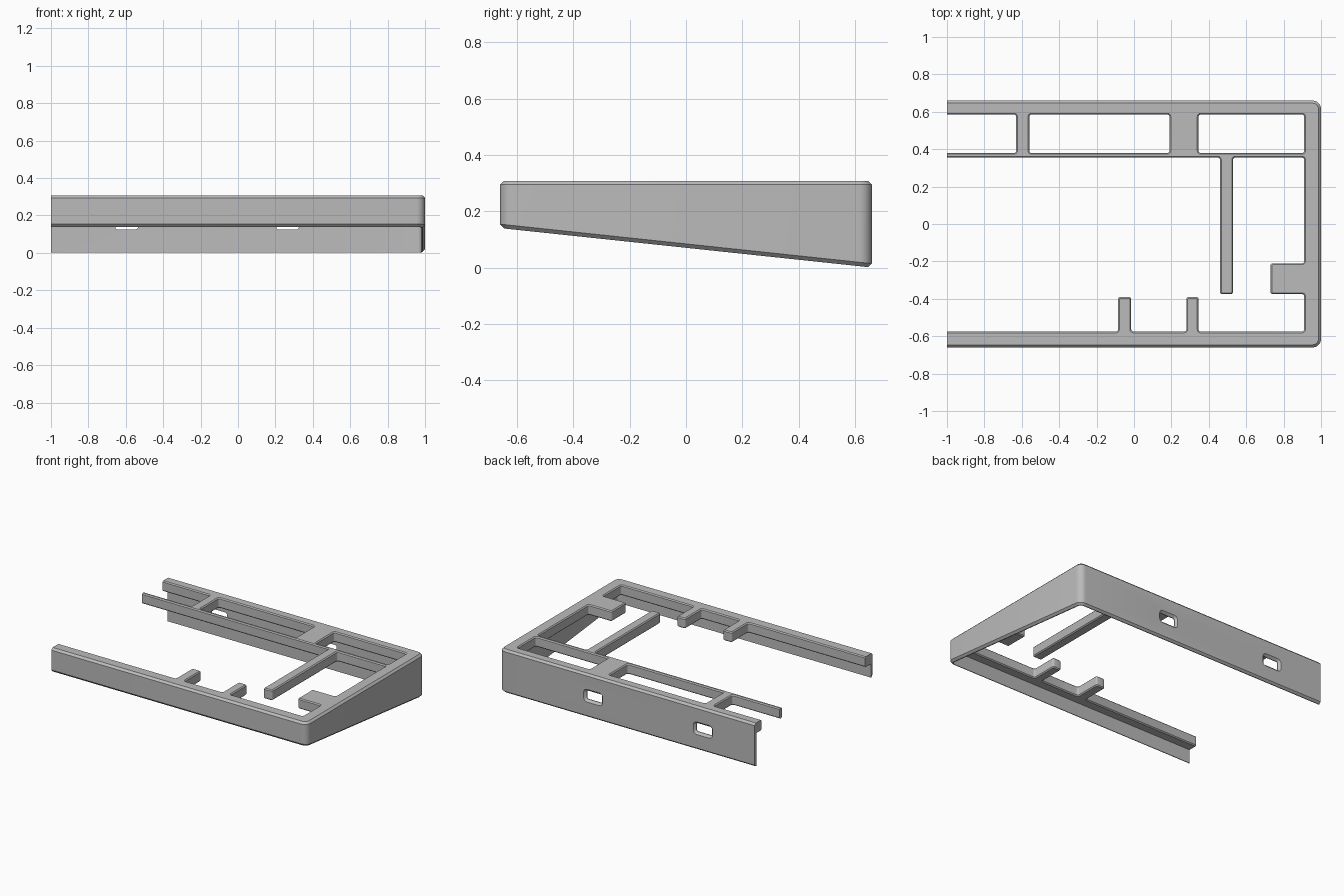
import bpy, bmesh, math
from mathutils import Vector

if "Cube" in bpy.data.objects:
    bpy.data.objects.remove(bpy.data.objects["Cube"])

TOP, FLANGE, WALL = 0.308, 0.235, 0.02
CHAMFER, EASE = 0.014, 0.007
FRONT, BACK = -0.66, 0.66


def rect(x0, x1, y0, y1):
    return [(x0, y0), (x1, y0), (x1, y1), (x0, y1)]


def rounded(points, radius, offset=0, steps=4):
    """Offset a counter-clockwise right-angled outline and round its corners."""
    out = []
    pts = [Vector(p) for p in points]
    for i, p in enumerate(pts):
        din = (p - pts[i - 1]).normalized()
        dout = (pts[(i + 1) % len(pts)] - p).normalized()
        corner = p + offset * Vector((din.y + dout.y, -din.x - dout.x))
        turn = 1 if din.cross(dout) > 0 else -1
        r = max(radius + turn * offset, 0.003)
        centre = corner + (dout - din) * r
        for k in range(steps + 1):
            t = math.pi / 2 * k / steps
            out.append(centre - dout * r * math.cos(t) + din * r * math.sin(t))
    return out


def add_ring(bm, coords):
    verts = [bm.verts.new(c) for c in coords]
    for i, v in enumerate(verts):
        bm.edges.new((verts[i - 1], v))
    return verts


def skin(bm, rings):
    for a, b in zip(rings, rings[1:]):
        for i in range(len(a)):
            bm.faces.new((a[i - 1], a[i], b[i], b[i - 1]))


def cap(bm, rings, normal):
    edges = [bm.edges.get((r[i - 1], r[i])) for r in rings for i in range(len(r))]
    bmesh.ops.triangle_fill(bm, edges=edges, use_beauty=True, normal=normal)


def make_object(name, bm):
    bmesh.ops.recalc_face_normals(bm, faces=bm.faces[:])
    mesh = bpy.data.meshes.new(name)
    bm.to_mesh(mesh)
    bm.free()
    obj = bpy.data.objects.new(name, mesh)
    bpy.context.collection.objects.link(obj)
    return obj


def underside(y):
    """Height of the sloping lower edge."""
    return 0.14 * (BACK - y) / (BACK - FRONT)


grey = bpy.data.materials.new("plain_grey")
grey.use_nodes = True
grey.diffuse_color = (0.5, 0.5, 0.5, 1)
grey.node_tree.nodes["Principled BSDF"].inputs["Base Color"].default_value = (0.5, 0.5, 0.5, 1)

# Openings in the top: three rear windows and the main one with its tabs
END = -1.1
windows = [
    rect(END, -0.63, 0.38, 0.585),
    rect(-0.56, 0.19, 0.38, 0.585),
    rect(0.345, 0.91, 0.38, 0.585),
]
tab_base, tab_tip = -0.575, -0.39
main = [(END, tab_base)]
for x0, x1 in ((-0.085, -0.015), (0.28, 0.345)):       # front tabs
    main += [(x0, tab_base), (x0, tab_tip), (x1, tab_tip), (x1, tab_base)]
main += [(0.91, tab_base), (0.91, -0.375), (0.73, -0.375), (0.73, -0.21), (0.91, -0.21)]
main += [(0.91, 0.355), (0.53, 0.355), (0.53, -0.375), (0.46, -0.375), (0.46, 0.355), (END, 0.355)]
windows.append(main)

# Case: outer wall, wedge-shaped lower edge, hollow underside
bm = bmesh.new()
outline = rect(-1.2, 1, FRONT, BACK)


def wall_ring(offset, height):
    return add_ring(bm, [(p.x, p.y, height(p.y)) for p in rounded(outline, 0.045, offset, 6)])


outer = [
    wall_ring(-CHAMFER, lambda y: TOP),
    wall_ring(0, lambda y: TOP - CHAMFER),
    wall_ring(0, lambda y: underside(y) + CHAMFER),
    wall_ring(-CHAMFER, underside),
    wall_ring(-WALL, underside),
    wall_ring(-WALL, lambda y: FLANGE),
]
skin(bm, outer)
top_rings, low_rings = [outer[0]], [outer[-1]]
for shape in windows:
    profile = ((EASE, TOP), (0, TOP - EASE), (0, FLANGE + EASE), (EASE, FLANGE))
    rings = [add_ring(bm, [(p.x, p.y, z) for p in rounded(shape, 0.012, o)]) for o, z in profile]
    skin(bm, rings)
    top_rings.append(rings[0])
    low_rings.append(rings[-1])
cap(bm, top_rings, (0, 0, 1))
cap(bm, low_rings, (0, 0, -1))

# Straight cut at the open end
cut = bmesh.ops.bisect_plane(bm, geom=bm.verts[:] + bm.edges[:] + bm.faces[:],
                             plane_co=(-1, 0, 0), plane_no=(1, 0, 0), clear_inner=True)
rim = [e for e in cut["geom_cut"] if isinstance(e, bmesh.types.BMEdge)]
bmesh.ops.holes_fill(bm, edges=rim, sides=0)
case = make_object("case_frame", bm)

# Flared port openings through the back wall
cutters = []
for x in (-0.595, 0.265):
    bm = bmesh.new()
    port = rect(x - 0.06, x + 0.06, 0.125, 0.185)
    depth = ((0.025, BACK + 0.01), (0, BACK - 0.015), (0, BACK - 0.05))
    rings = [add_ring(bm, [(p.x, y, p.y) for p in rounded(port, 0.012, o)]) for o, y in depth]
    skin(bm, rings)
    bm.faces.new(rings[0])
    bm.faces.new(rings[-1])
    cutter = make_object("port_cutter", bm)
    cutter.hide_render = True
    cutters.append(cutter)
    mod = case.modifiers.new("port", "BOOLEAN")
    mod.operation, mod.solver, mod.object = "DIFFERENCE", "EXACT", cutter

# Bake the openings and drop the cutters
bpy.context.view_layer.update()
graph = bpy.context.evaluated_depsgraph_get()
baked = bpy.data.meshes.new_from_object(case.evaluated_get(graph))
case.modifiers.clear()
case.data = baked
for cutter in cutters:
    bpy.data.objects.remove(cutter)
case.data.materials.clear()
case.data.materials.append(grey)

bpy.ops.object.select_all(action="DESELECT")
case.select_set(True)
bpy.context.view_layer.objects.active = case
bpy.ops.object.shade_smooth_by_angle(angle=math.radians(30))
